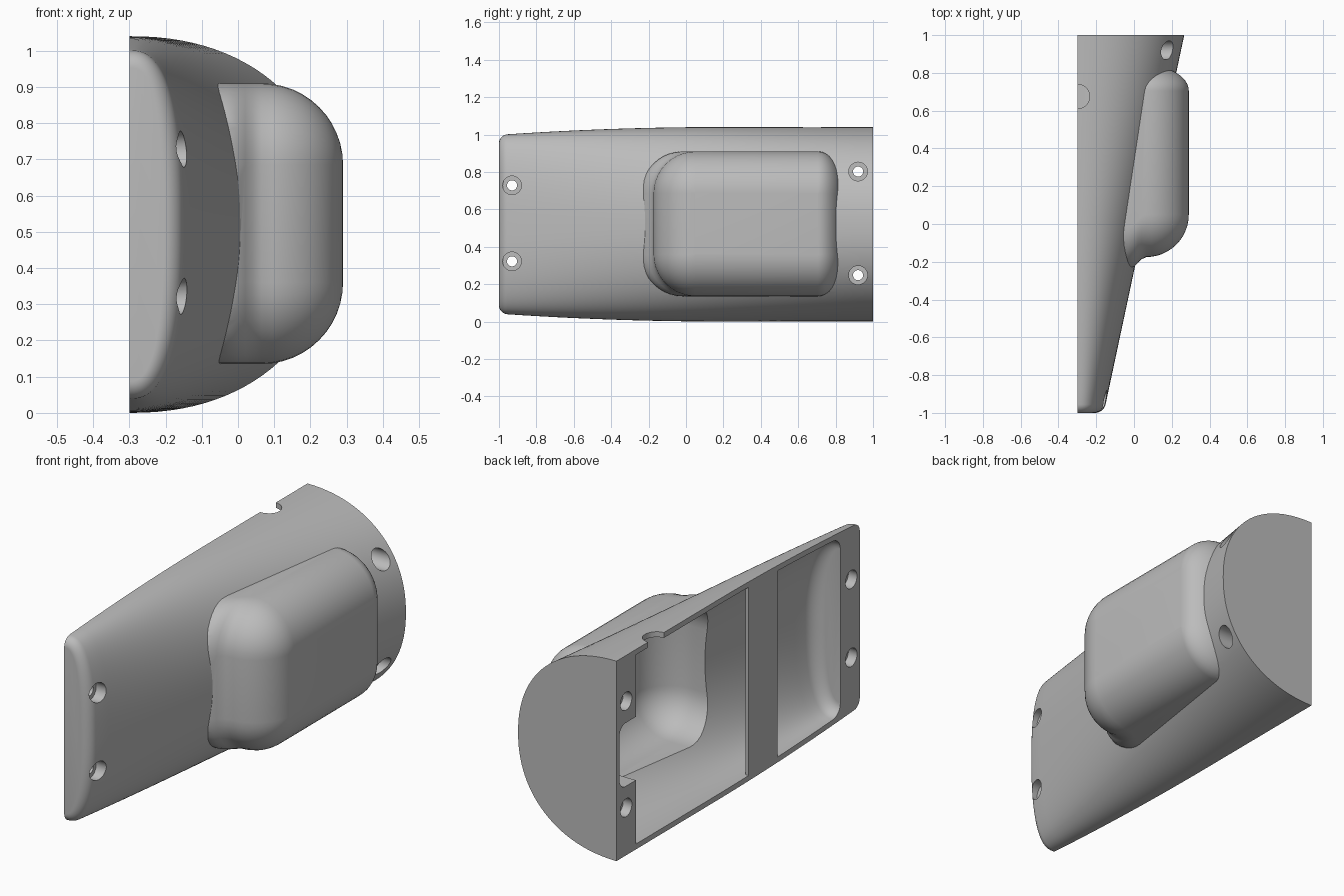
import bpy, bmesh, math
from mathutils import Matrix

cube = bpy.data.objects.get("Cube")
if cube:
    bpy.data.objects.remove(cube)

MID = 0.52        # height of the axis
BACK = -0.3       # open flat side
WALL = 0.028

grey = bpy.data.materials.new("plain grey")
grey.use_nodes = True
grey.diffuse_color = (0.5, 0.5, 0.5, 1)
grey.node_tree.nodes["Principled BSDF"].inputs["Base Color"].default_value = (0.5, 0.5, 0.5, 1)


def add_object(name, bm):
    bmesh.ops.recalc_face_normals(bm, faces=bm.faces)
    mesh = bpy.data.meshes.new(name)
    bm.to_mesh(mesh)
    bm.free()
    mesh.materials.append(grey)
    ob = bpy.data.objects.new(name, mesh)
    bpy.context.collection.objects.link(ob)
    return ob


def loft(name, rings):
    """Skin closed rings of equal length and cap both ends."""
    bm = bmesh.new()
    loops = [[bm.verts.new(p) for p in ring] for ring in rings]
    for a, b in zip(loops, loops[1:]):
        for i in range(len(a)):
            j = (i + 1) % len(a)
            bm.faces.new((a[i], a[j], b[j], b[i]))
    bm.faces.new(loops[0])
    bm.faces.new(loops[-1])
    return add_object(name, bm)


def box(name, lo, hi):
    bm = bmesh.new()
    bmesh.ops.create_cube(bm, size=1)
    for v in bm.verts:
        v.co = [l + (c + 0.5) * (h - l) for c, l, h in zip(v.co, lo, hi)]
    return add_object(name, bm)


def cylinder(name, radius, start, length, axis):
    bm = bmesh.new()
    bmesh.ops.create_cone(bm, cap_ends=True, segments=32, radius1=radius,
                          radius2=radius, depth=length)
    bmesh.ops.translate(bm, verts=bm.verts, vec=(0, 0, length / 2))
    if axis == "X":
        bm.transform(Matrix.Rotation(math.pi / 2, 4, "Y"))
    bmesh.ops.translate(bm, verts=bm.verts, vec=start)
    return add_object(name, bm)


def combine(target, tool, operation):
    mod = target.modifiers.new("combine", "BOOLEAN")
    mod.operation = operation
    mod.solver = "EXACT"
    mod.object = tool
    graph = bpy.context.evaluated_depsgraph_get()
    mesh = bpy.data.meshes.new_from_object(target.evaluated_get(graph))
    target.modifiers.clear()
    target.data = mesh
    bpy.data.objects.remove(tool)


def section(y, inset, tail=0.0, steps=56):
    """Half-round slice of the tapered body, optionally pushed past the open side."""
    front = max(0, (0.2 - y) / 1.2)
    w = 0.353 + 0.213 * y - inset
    h = 0.52 - 0.042 * front ** 2 - inset
    e = 2 / (2.2 + 0.35 * front ** 2)
    ring = []
    for i in range(steps + 1):
        t = math.pi * i / steps
        c = math.cos(t)
        s = max(0, math.sin(t))
        ring.append((BACK + w * s ** e, y, MID + math.copysign(abs(c) ** e, c) * h))
    if tail:
        x, _, z = ring[0]
        ring = [(BACK - tail, y, z)] + ring + [(BACK - tail, y, 2 * MID - z)]
    return ring


def body(name, y0, y1, inset, round_r, tail=0.0):
    rings = []
    for i in range(9):
        a = math.pi / 2 * i / 8
        rings.append(section(y0 + round_r * (1 - math.cos(a)),
                             inset + round_r * (1 - math.sin(a)), tail))
    start = y0 + round_r
    rings += [section(start + (y1 - start) * i / 24, inset, tail) for i in range(1, 25)]
    return loft(name, rings)


def rounded_ring(x, y0, y1, z0, z1, r_front, r_back, r_z, steps=10):
    ring = []
    corners = ((y1, z1, r_back, -1, -1), (y0, z1, r_front, 1, -1),
               (y0, z0, r_front, 1, 1), (y1, z0, r_back, -1, 1))
    for k, (y, z, ry, sy, sz) in enumerate(corners):
        for i in range(steps + 1):
            a = math.pi / 2 * (k + i / steps)
            ring.append((x, y + sy * ry + ry * math.cos(a),
                         z + sz * r_z + r_z * math.sin(a)))
    return ring


def bulge(name, inset, flare):
    y0, y1 = -0.175 + inset, 0.84 - inset
    z0, z1 = 0.135 + inset, 0.91 - inset
    r, rb = 0.225 - inset, 0.135 - inset
    top = 0.29 - inset
    rings = []
    # Foot, spreading forward where it meets the body
    for x, out in ((-0.15, 0.065), (-0.03, 0.065), (0.0, 0.05), (0.02, 0.03), (0.04, 0.012)):
        rings.append(rounded_ring(x, y0 - out * flare, y1, z0, z1, r, rb, r))
    # Domed shoulder
    for i in range(13):
        a = math.pi / 2 * i / 12
        k = min(1 - math.cos(a), 0.995)
        rings.append(rounded_ring(top - r + r * math.sin(a), y0 + r * k, y1 - rb * k,
                                  z0 + r * k, z1 - r * k,
                                  r * (1 - k), rb * (1 - k), r * (1 - k)))
    return loft(name, rings)


# Outer shell with its raised bulge
shell = body("shell", -1, 1, 0, 0.045)
combine(shell, bulge("outer_bulge", 0, 1), "UNION")

# Hollow interior, bulge hollow and the pocket between the rear screw bosses
combine(shell, body("cavity", -0.84, 0.84, WALL, 0.06, tail=0.06), "DIFFERENCE")
combine(shell, bulge("bulge_cavity", WALL, 0), "DIFFERENCE")
pocket = loft("rear_pocket", [rounded_ring(x, 0.7, 0.975, 0.36, 0.69, 0.03, 0.05, 0.05)
                              for x in (BACK - 0.06, 0.19)])
combine(shell, pocket, "DIFFERENCE")

# Screw holes, counterbored from both sides
for y, offsets in ((-0.93, 0.203), (0.92, 0.277)):
    for side in (-1, 1):
        z = 0.525 + side * offsets
        combine(shell, cylinder("outer_bore", 0.05, (-0.2, y, z), 0.6, "X"), "DIFFERENCE")
        combine(shell, cylinder("inner_bore", 0.047, (-0.36, y, z), 0.11, "X"), "DIFFERENCE")
        combine(shell, cylinder("through_hole", 0.027, (-0.3, y, z), 0.2, "X"), "DIFFERENCE")

# Cable notch in the upper edge
combine(shell, cylinder("cable_notch", 0.065, (BACK, 0.675, 0.85), 0.3, "Z"), "DIFFERENCE")

# Thin strap across the open side
strap = box("cross_strap", (BACK, -0.325, 0.025), (BACK + 0.018, -0.086, 1.015))

# Smooth curved faces, keep real edges sharp
bpy.ops.object.select_all(action="DESELECT")
for ob in (shell, strap):
    ob.select_set(True)
bpy.context.view_layer.objects.active = shell
bpy.ops.object.shade_smooth_by_angle(angle=math.radians(30))
